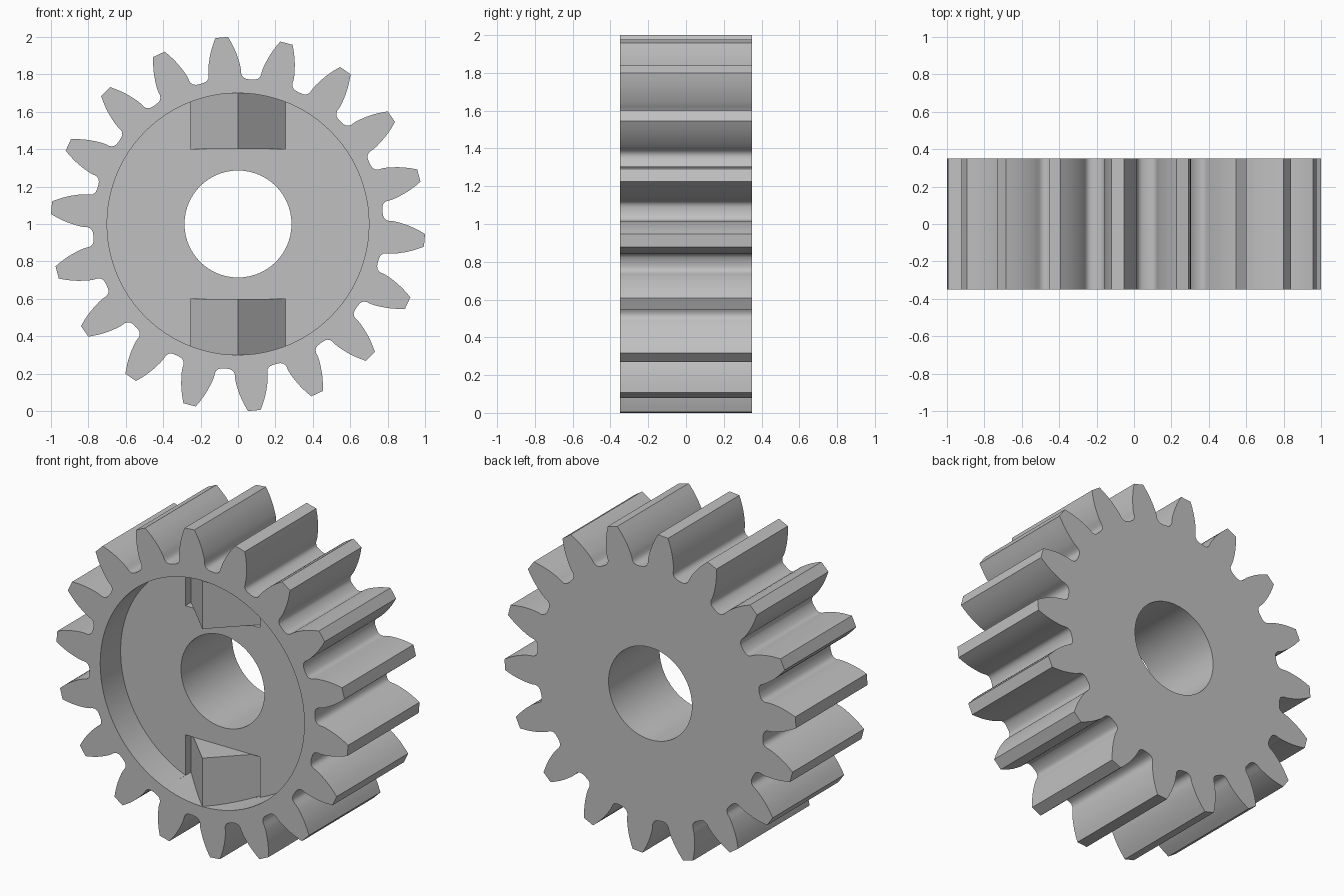
import bpy
import bmesh
from math import sin, cos, radians, asin
from mathutils import Vector

if "Cube" in bpy.data.objects:
    bpy.data.objects.remove(bpy.data.objects["Cube"], do_unlink=True)

TEETH = 18
FRONT, BACK = -0.35, 0.35
FLOOR, NOTCH = -0.15, -0.095
BORE_R, POCKET_R = 0.286, 0.70
LUG_HALF, LUG_INNER = 0.255, 0.40

steel = bpy.data.materials.new("plain grey")
steel.use_nodes = True
GREY = (0.53, 0.53, 0.53, 1)
steel.diffuse_color = GREY
steel.node_tree.nodes["Principled BSDF"].inputs["Base Color"].default_value = GREY


def polar(r, degrees):
    a = radians(degrees)
    return (r * cos(a), r * sin(a))


def circle(r, n=96):
    return [polar(r, 360 * i / n) for i in range(n)]


def prism(name, outline, y0, y1, planes=()):
    """Extrude an (x, z) outline along y, optionally trimmed by planes."""
    bm = bmesh.new()
    face = bm.faces.new([bm.verts.new((x, y0, z + 1)) for x, z in outline])
    ext = bmesh.ops.extrude_face_region(bm, geom=[face])
    moved = [v for v in ext["geom"] if isinstance(v, bmesh.types.BMVert)]
    bmesh.ops.translate(bm, verts=moved, vec=(0, y1 - y0, 0))
    for point, normal in planes:
        cut = bmesh.ops.bisect_plane(bm, geom=bm.verts[:] + bm.edges[:] + bm.faces[:],
                                     plane_co=point, plane_no=normal, clear_outer=True)
        rim = [e for e in cut["geom_cut"] if isinstance(e, bmesh.types.BMEdge)]
        bmesh.ops.holes_fill(bm, edges=rim)
    bmesh.ops.recalc_face_normals(bm, faces=bm.faces[:])
    mesh = bpy.data.meshes.new(name)
    bm.to_mesh(mesh)
    bm.free()
    mesh.materials.append(steel)
    obj = bpy.data.objects.new(name, mesh)
    bpy.context.collection.objects.link(obj)
    return obj


def subtract(target, cutter):
    mod = target.modifiers.new("cut", 'BOOLEAN')
    mod.operation, mod.solver, mod.object = 'DIFFERENCE', 'EXACT', cutter
    bpy.context.view_layer.objects.active = target
    bpy.ops.object.modifier_apply(modifier=mod.name)
    bpy.data.objects.remove(cutter, do_unlink=True)


# Half tooth: radius and half angle, from tip to the rounded root
half = [(1.0015, 1.95), (0.97, 2.9), (0.94, 3.75), (0.91, 4.5), (0.88, 5.15),
        (0.85, 5.75), (0.825, 6.1), (0.806, 6.2), (0.793, 6.55),
        (0.783, 7.2), (0.777, 8.2), (0.775, 10)]
tooth = [(r, -a) for r, a in reversed(half[:-1])] + half
gear_outline = [polar(r, 95 + i * 360 / TEETH + a)
                for i in range(TEETH) for r, a in tooth]

# Toothed body with bore and front pocket
body = prism("gear_body", gear_outline, FRONT, BACK)
subtract(body, prism("pocket_cutter", circle(POCKET_R), FRONT - 0.1, FLOOR))
subtract(body, prism("bore_cutter", circle(BORE_R), FRONT, BACK + 0.1))


def lug_outline(r, side):
    """Block footprint ending in an arc against the pocket wall."""
    spread = asin(LUG_HALF / r)
    arc = [spread * (1 - i / 6) for i in range(13)]
    pts = [(r * sin(a), side * r * cos(a)) for a in arc]
    return pts + [(-LUG_HALF, side * LUG_INNER), (LUG_HALF, side * LUG_INNER)]


# Ridged driving lugs, each sunk in a shallow notch of the pocket floor
slope = (NOTCH - FRONT) / LUG_HALF
planes = [(Vector((0, FRONT, 0)), Vector((s * slope, -1, 0))) for s in (1, -1)]
parts = [body]
for name, side in (("upper_lug", 1), ("lower_lug", -1)):
    subtract(body, prism("notch_cutter", lug_outline(POCKET_R, side), FLOOR - 0.05, NOTCH))
    parts.append(prism(name, lug_outline(POCKET_R + 0.002, side),
                       FRONT - 0.01, NOTCH + 0.02, planes))

# Smooth flanks and bores, crisp corners
for obj in parts:
    bpy.ops.object.select_all(action='DESELECT')
    obj.select_set(True)
    bpy.context.view_layer.objects.active = obj
    bpy.ops.object.shade_smooth_by_angle(angle=radians(30))
